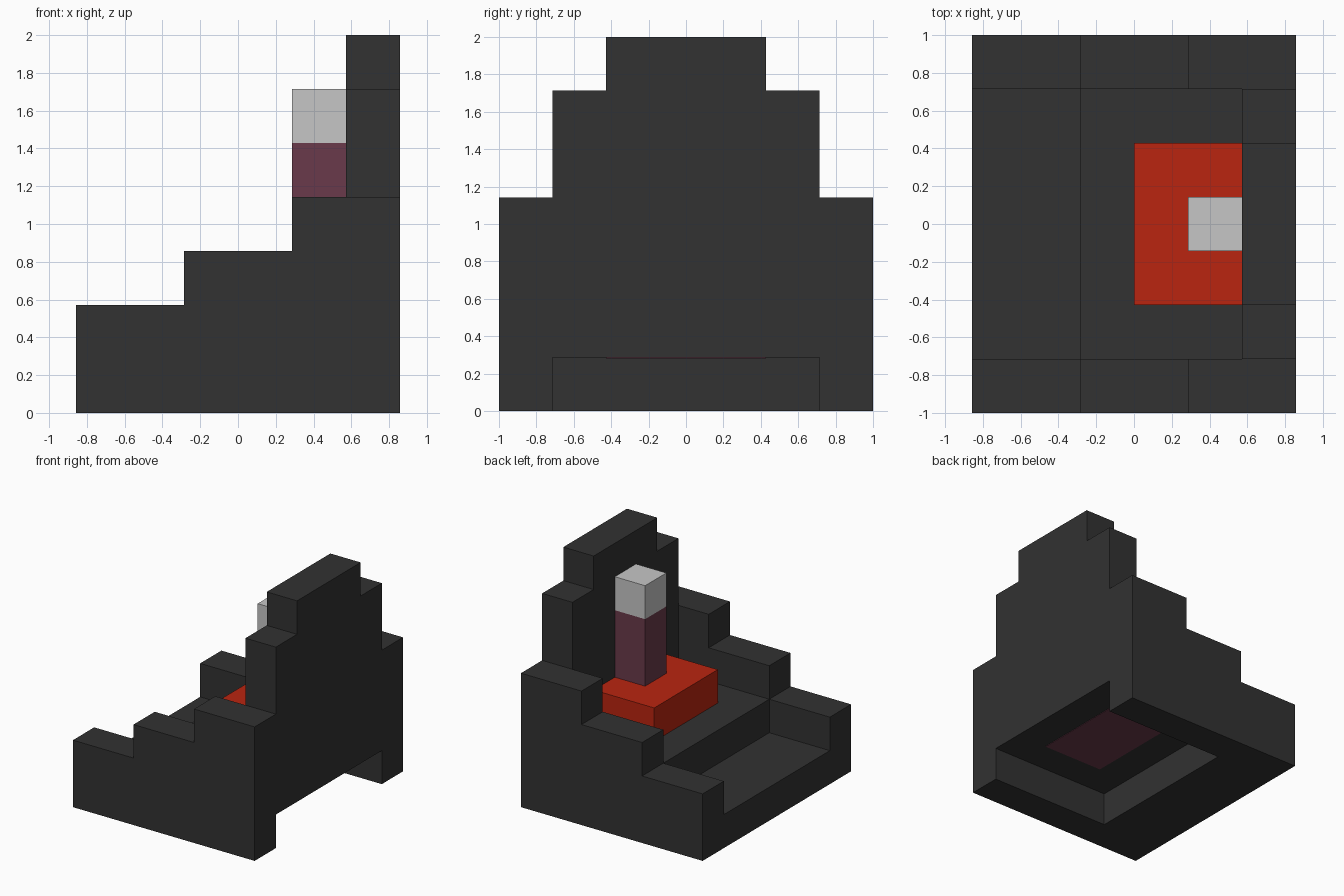
import bpy
import bmesh

U = 2 / 7  # one block

cube = bpy.data.objects.get("Cube")
if cube:
    bpy.data.objects.remove(cube, do_unlink=True)


def material(name, rgb):
    mat = bpy.data.materials.new(name)
    mat.use_nodes = True
    colour = (*rgb, 1)
    mat.diffuse_color = colour
    bsdf = mat.node_tree.nodes["Principled BSDF"]
    bsdf.inputs["Base Color"].default_value = colour
    bsdf.inputs["Roughness"].default_value = 0.8
    return mat


black = material("charcoal", (0.032, 0.032, 0.032))
red = material("red", (0.49, 0.018, 0.005))
plum = material("plum", (0.144, 0.042, 0.069))
grey = material("light grey", (0.565, 0.565, 0.565))


def prism(name, profile, axis, lo, hi, mat):
    """Extrude a (horizontal, z) profile along the x or y axis, in blocks."""
    bm = bmesh.new()

    def place(a, z, t):
        return (t * U, a * U, z * U) if axis == "x" else (a * U, t * U, z * U)

    face = bm.faces.new([bm.verts.new(place(a, z, lo)) for a, z in profile])
    shift = (hi - lo) * U
    vec = (shift, 0, 0) if axis == "x" else (0, shift, 0)
    result = bmesh.ops.extrude_face_region(bm, geom=[face], use_keep_orig=True)
    moved = [g for g in result["geom"] if isinstance(g, bmesh.types.BMVert)]
    bmesh.ops.translate(bm, verts=moved, vec=vec)
    bmesh.ops.recalc_face_normals(bm, faces=bm.faces)
    mesh = bpy.data.meshes.new(name)
    bm.to_mesh(mesh)
    bm.free()
    mesh.materials.append(mat)
    obj = bpy.data.objects.new(name, mesh)
    bpy.context.scene.collection.objects.link(obj)
    return obj


def box(name, x, y, z, mat):
    corners = [(x[0], z[0]), (x[1], z[0]), (x[1], z[1]), (x[0], z[1])]
    return prism(name, corners, "y", y[0], y[1], mat)


# Stepped arms on both sides
arm = [(-3, 0), (3, 0), (3, 4), (1, 4), (1, 3), (-1, 3), (-1, 2), (-3, 2)]
prism("front_arm", arm, "y", -3.5, -2.5, black)
prism("rear_arm", arm, "y", 2.5, 3.5, black)

# Stepped backrest, open below
half = [(2.5, 1), (2.5, 6), (1.5, 6), (1.5, 7)]
backrest = half + [(-y, z) for y, z in reversed(half)]
prism("backrest", backrest, "x", 2, 3, black)

# Low footstep and raised seat, hollow underneath the seat
box("footstep", (-3, -1), (-2.5, 2.5), (0, 1), black)
box("seat", (-1, 2), (-2.5, 2.5), (1, 2), black)

# Thin coloured panel under the seat
box("seat_underside_panel", (0, 2), (-1.5, 1.5), (0.985, 1), plum)

# Cushion with the post and its cap
box("cushion", (0, 2), (-1.5, 1.5), (2, 3), red)
box("post", (1, 2), (-0.5, 0.5), (3, 5), plum)
box("post_cap", (1, 2), (-0.5, 0.5), (5, 6), grey)
